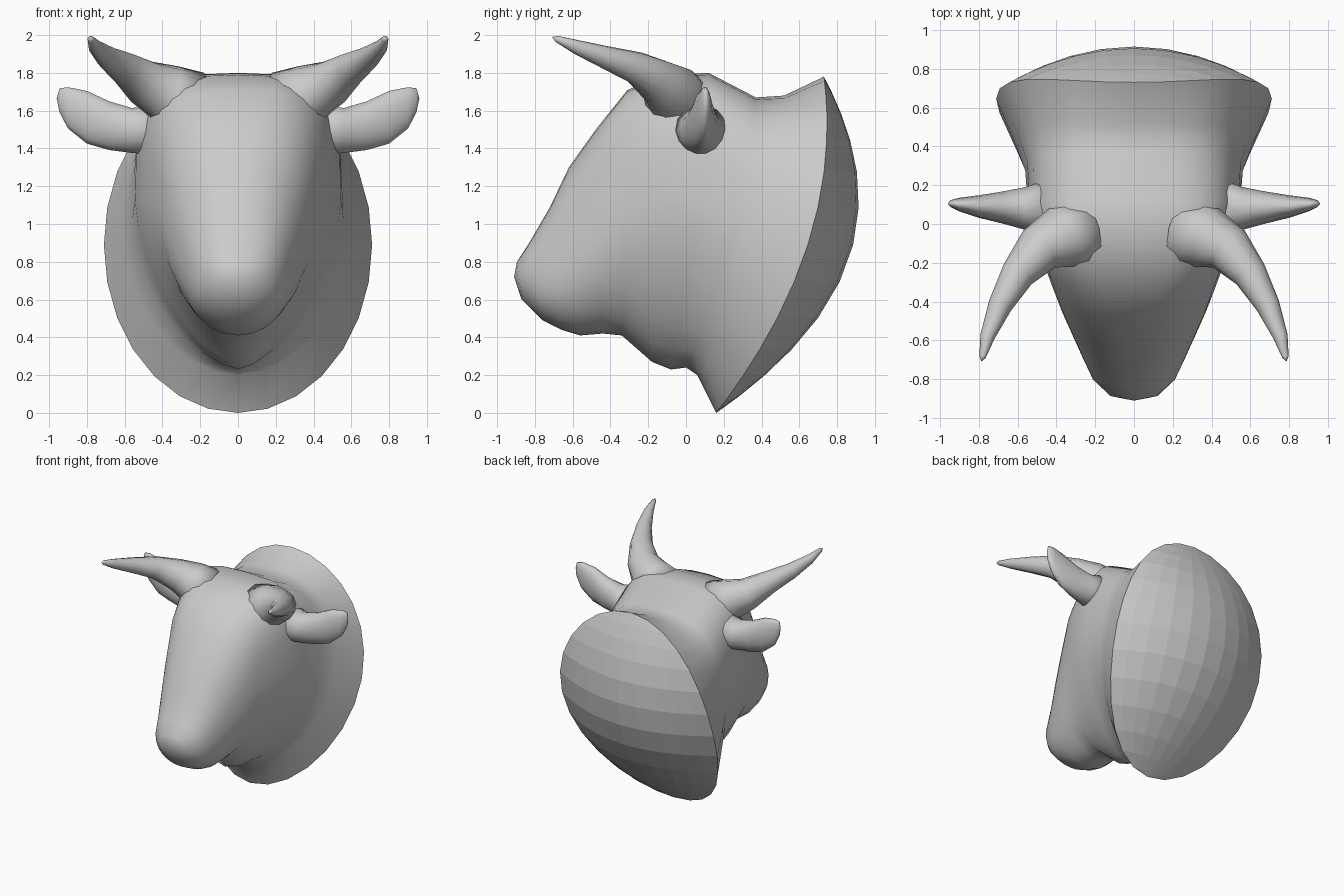
import bpy, bmesh
from math import sin, cos, pi, copysign
from mathutils import Vector

if "Cube" in bpy.data.objects:
    bpy.data.objects.remove(bpy.data.objects["Cube"])


def finish(name, bm, smooth=True, mirror=False):
    bmesh.ops.recalc_face_normals(bm, faces=bm.faces[:])
    for f in bm.faces:
        f.smooth = smooth
    me = bpy.data.meshes.new(name)
    bm.to_mesh(me)
    bm.free()
    ob = bpy.data.objects.new(name, me)
    bpy.context.collection.objects.link(ob)
    if mirror:
        ob.modifiers.new("mirror", 'MIRROR')
    return ob


def loft(name, rings, cap_start=False, mirror=False, tip=None):
    bm = bmesh.new()
    vs = [[bm.verts.new(p) for p in r] for r in rings]
    n = len(vs[0])
    for a, b in zip(vs, vs[1:]):
        for i in range(n):
            j = (i + 1) % n
            bm.faces.new((a[i], a[j], b[j], b[i]))
    if cap_start:
        bm.faces.new(vs[0])
    if tip:
        t = bm.verts.new(tip)
        for i in range(n):
            bm.faces.new((vs[-1][i], vs[-1][(i + 1) % n], t))
    return finish(name, bm, True, mirror)


def spow(v, e):
    return copysign(abs(v) ** e, v) if abs(v) > 1e-6 else 0.0


def section(top, bot, w, n_up, n_low, f, bow, count=28):
    """Egg-like cross-section hung between a top and a bottom profile point."""
    pts = []
    for i in range(count):
        a = 2 * pi * i / count
        c, s = cos(a), sin(a)
        n = n_up if s > 0 else n_low
        v = spow(s, 2 / n)
        p = f + v * ((1 - f) if v > 0 else f)
        y = bot[0] + (top[0] - bot[0]) * p + bow * (1 - v * v)
        z = bot[1] + (top[1] - bot[1]) * p
        pts.append((w * spow(c, 2 / n), y, z))
    return pts


# Neck and head: (top y,z), (bottom y,z), half width, upper/lower squareness, widest height, bow
head = [
    ((.73, 1.78), (.16, .00), .71, 2.0, 2.0, .50, .20),
    ((.52, 1.68), (.06, .20), .61, 2.4, 1.9, .52, .11),
    ((.37, 1.67), (.00, .24), .56, 2.9, 1.7, .55, .07),
    ((.12, 1.80), (-.08, .23), .545, 3.6, 1.6, .57, .03),
    ((-.10, 1.79), (-.18, .27), .49, 3.8, 1.7, .57, 0),
    ((-.31, 1.71), (-.34, .41), .42, 3.2, 1.9, .52, 0),
    ((-.47, 1.51), (-.44, .42), .37, 2.6, 2.0, .48, 0),
    ((-.62, 1.30), (-.56, .41), .31, 2.3, 2.1, .46, 0),
    ((-.72, 1.09), (-.66, .44), .265, 2.2, 2.2, .45, 0),
    ((-.83, .90), (-.76, .49), .215, 2.2, 2.2, .47, 0),
    ((-.895, .80), (-.87, .60), .125, 2.1, 2.1, .5, 0),
]
loft("head_and_neck", [section(*h) for h in head], tip=(0, -.91, .72))

# Faceted bulging back, closing the neck along its rim
bm = bmesh.new()
rows, cols = 14, 10
top, bottom = bm.verts.new((0, .73, 1.78)), bm.verts.new((0, .16, 0))
grid = []
for r in range(1, rows):
    t = -pi / 2 + pi * r / rows
    s, w = sin(t), .71 * cos(t)
    rim = .445 + .285 * s + .2 * (1 - s * s)
    depth = .24 * (1 - s * s) * (1 - .25 * s)
    line = []
    for c in range(cols + 1):
        u = -cos(pi * c / cols) * .4 + (2 * c / cols - 1) * .6
        line.append(bm.verts.new((w * u, rim + depth * (1 - u * u), .89 + .89 * s)))
    grid.append(line)
for c in range(cols):
    bm.faces.new((bottom, grid[0][c], grid[0][c + 1]))
    bm.faces.new((top, grid[-1][c + 1], grid[-1][c]))
    for a, b in zip(grid, grid[1:]):
        bm.faces.new((a[c], a[c + 1], b[c + 1], b[c]))
finish("back_dome", bm, smooth=False)

# Horns: centre point and radius along a curved path
path = [((.26, -.04, 1.63), .19), ((.38, -.07, 1.69), .16), ((.49, -.13, 1.745), .125),
        ((.60, -.26, 1.825), .088), ((.69, -.42, 1.88), .062),
        ((.755, -.58, 1.937), .038), ((.78, -.685, 1.98), .017)]
rings = []
for i, (p, r) in enumerate(path):
    d = Vector(path[min(i + 1, len(path) - 1)][0]) - Vector(path[max(i - 1, 0)][0])
    d.normalize()
    side = d.cross(Vector((0, 0, 1))).normalized()
    up = side.cross(d)
    rings.append([Vector(p) + r * (cos(2 * pi * k / 12) * side + sin(2 * pi * k / 12) * up)
                  for k in range(12)])
loft("horns", rings, cap_start=True, mirror=True, tip=(.785, -.71, 1.99))

# Ears: x, centre z, half height, centre y, half thickness
ear = [(.42, 1.50, .14, .08, .16), (.56, 1.495, .122, .08, .11), (.68, 1.52, .132, .085, .082),
       (.80, 1.565, .143, .09, .058), (.90, 1.615, .112, .10, .035), (.945, 1.655, .065, .105, .018)]
rings = [[(x, yc + hy * cos(2 * pi * k / 14), zc + hz * sin(2 * pi * k / 14)) for k in range(14)]
         for x, zc, hz, yc, hy in ear]
loft("ears", rings, cap_start=True, mirror=True, tip=(.96, .105, 1.665))
